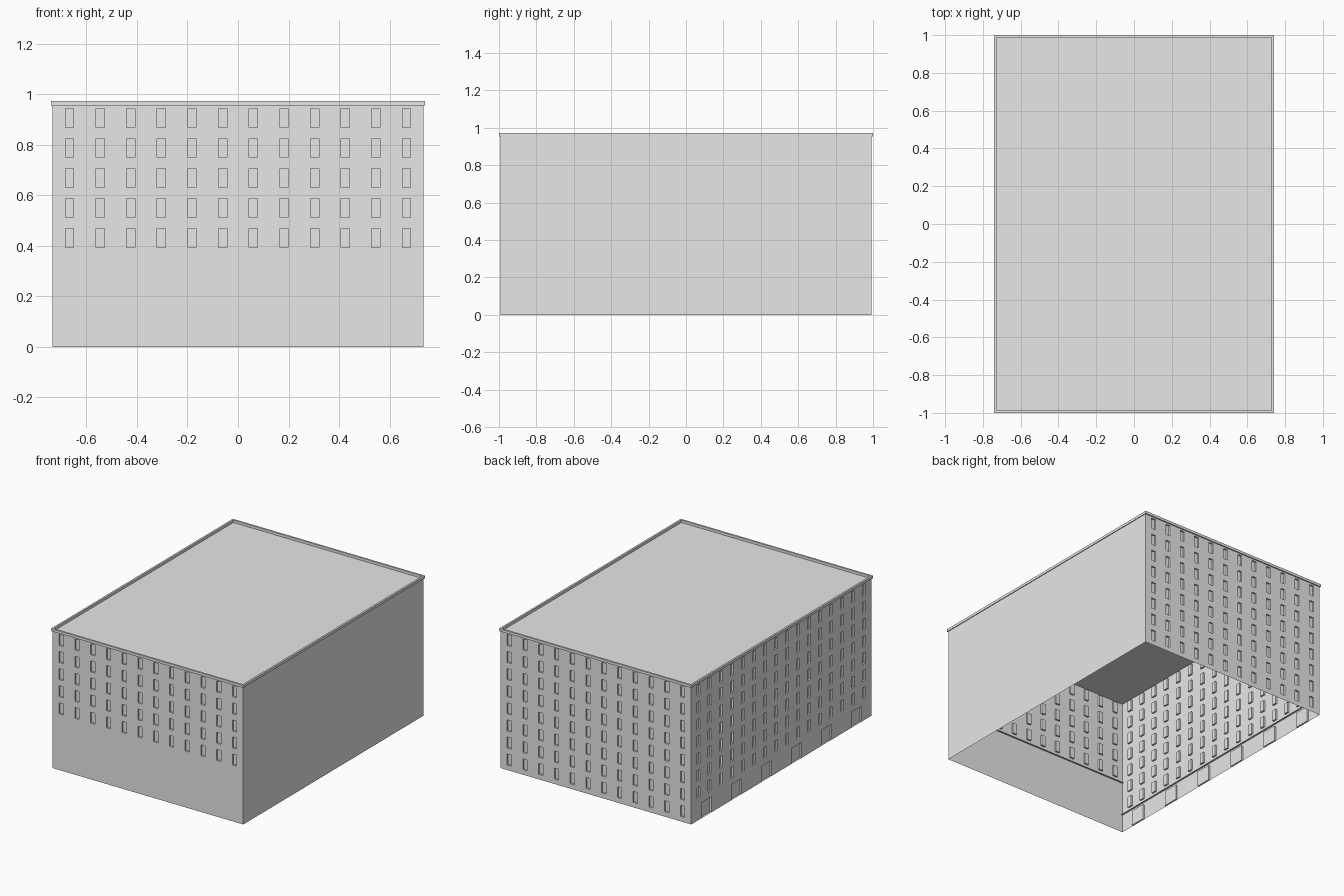
import bpy
import bmesh
from mathutils import Vector

cube = bpy.data.objects.get("Cube")
if cube:
    bpy.data.objects.remove(cube, do_unlink=True)

HX, HY = 0.735, 0.992      # half width and half depth of the walls
ROOF_Z, TOP_Z = 0.955, 0.973
PITCH_X, PITCH_Z = 0.1213, 0.119
WIN_W, WIN_H = 0.033, 0.076
TOP_ROW = 0.906            # centre height of the top window row
DEPTH = 0.012              # recess of windows and doors

grey = bpy.data.materials.new("light_grey")
grey.use_nodes = True
grey.diffuse_color = (0.8, 0.8, 0.8, 1)
grey.node_tree.nodes["Principled BSDF"].inputs["Base Color"].default_value = (0.8, 0.8, 0.8, 1)


def finish(name, bm):
    mesh = bpy.data.meshes.new(name)
    bm.to_mesh(mesh)
    bm.free()
    mesh.materials.append(grey)
    obj = bpy.data.objects.new(name, mesh)
    bpy.context.collection.objects.link(obj)
    return obj


def spans(count, pitch, width, centre=0):
    """Evenly spaced (start, end) openings about a centre."""
    mids = [centre + (i - (count - 1) / 2) * pitch for i in range(count)]
    return [(m - width / 2, m + width / 2) for m in mids]


def wall(name, origin, along, half, z0, z1, columns=(), rows=()):
    """Upright sheet cut into a grid, with the opening cells pushed inward."""
    bm = bmesh.new()
    us = sorted({-half, half, *(u for c in columns for u in c)})
    zs = sorted({z0, z1, *(z for r in rows for z in r)})
    origin, along = Vector(origin), Vector(along)
    grid = [[bm.verts.new(origin + along * u + Vector((0, 0, z))) for u in us] for z in zs]
    openings = []
    for j in range(len(zs) - 1):
        for i in range(len(us) - 1):
            face = bm.faces.new((grid[j][i], grid[j][i + 1], grid[j + 1][i + 1], grid[j + 1][i]))
            if (us[i], us[i + 1]) in columns and (zs[j], zs[j + 1]) in rows:
                openings.append(face)
    bm.normal_update()
    if openings:
        bmesh.ops.inset_individual(bm, faces=openings, thickness=0, depth=-DEPTH)
    return finish(name, bm)


def sheet(name, x0, x1, y0, y1, z, up=True):
    bm = bmesh.new()
    corners = [(x0, y0, z), (x1, y0, z), (x1, y1, z), (x0, y1, z)]
    bm.faces.new([bm.verts.new(c) for c in (corners if up else corners[::-1])])
    return finish(name, bm)


def window_rows(count):
    mids = [TOP_ROW - i * PITCH_Z for i in range(count)]
    return [(m - WIN_H / 2, m + WIN_H / 2) for m in mids]


short_columns = spans(12, PITCH_X, WIN_W)
long_columns = spans(16, PITCH_X, WIN_W)
front_ledge = TOP_ROW - 4.55 * PITCH_Z
side_ledge = front_ledge - 2 * PITCH_Z

# Front: plain lower floors, five window rows above
wall("front_base", (0, -HY, 0), (1, 0, 0), HX, 0, front_ledge)
wall("front_wall", (0, -HY, 0), (1, 0, 0), HX, front_ledge, ROOF_Z, short_columns, window_rows(5))
sheet("front_ledge", -HX, HX, -HY, -HY + DEPTH, front_ledge, up=False)

# Back: windows on every floor
wall("back_wall", (0, HY, 0), (-1, 0, 0), HX, 0, ROOF_Z, short_columns, window_rows(8))

# Plain side
wall("left_wall", (HX, 0, 0), (0, 1, 0), HY, 0, ROOF_Z)

# Windowed side with a row of doors at street level
wall("right_base", (-HX, 0, 0), (0, -1, 0), HY, 0, side_ledge,
     spans(6, HY / 3, 0.11), [(0, 0.108)])
wall("right_wall", (-HX, 0, 0), (0, -1, 0), HY, side_ledge, ROOF_Z, long_columns, window_rows(7))
sheet("right_ledge", -HX, -HX + DEPTH, -HY, HY, side_ledge, up=False)

# Flat roof
sheet("roof", -HX, HX, -HY, HY, ROOF_Z)

# Parapet: closed rectangular ring with a slight overhang
bm = bmesh.new()
profile = [(0.74, 1.0, ROOF_Z), (0.74, 1.0, TOP_Z), (0.727, 0.987, TOP_Z), (0.727, 0.987, ROOF_Z)]
rings = [[bm.verts.new((sx * x, sy * y, z)) for x, y, z in profile]
         for sx, sy in ((-1, -1), (1, -1), (1, 1), (-1, 1))]
for i in range(4):
    a, b = rings[i], rings[(i + 1) % 4]
    for k in range(4):
        n = (k + 1) % 4
        bm.faces.new((a[k], b[k], b[n], a[n]))
bmesh.ops.recalc_face_normals(bm, faces=bm.faces)
finish("parapet", bm)
